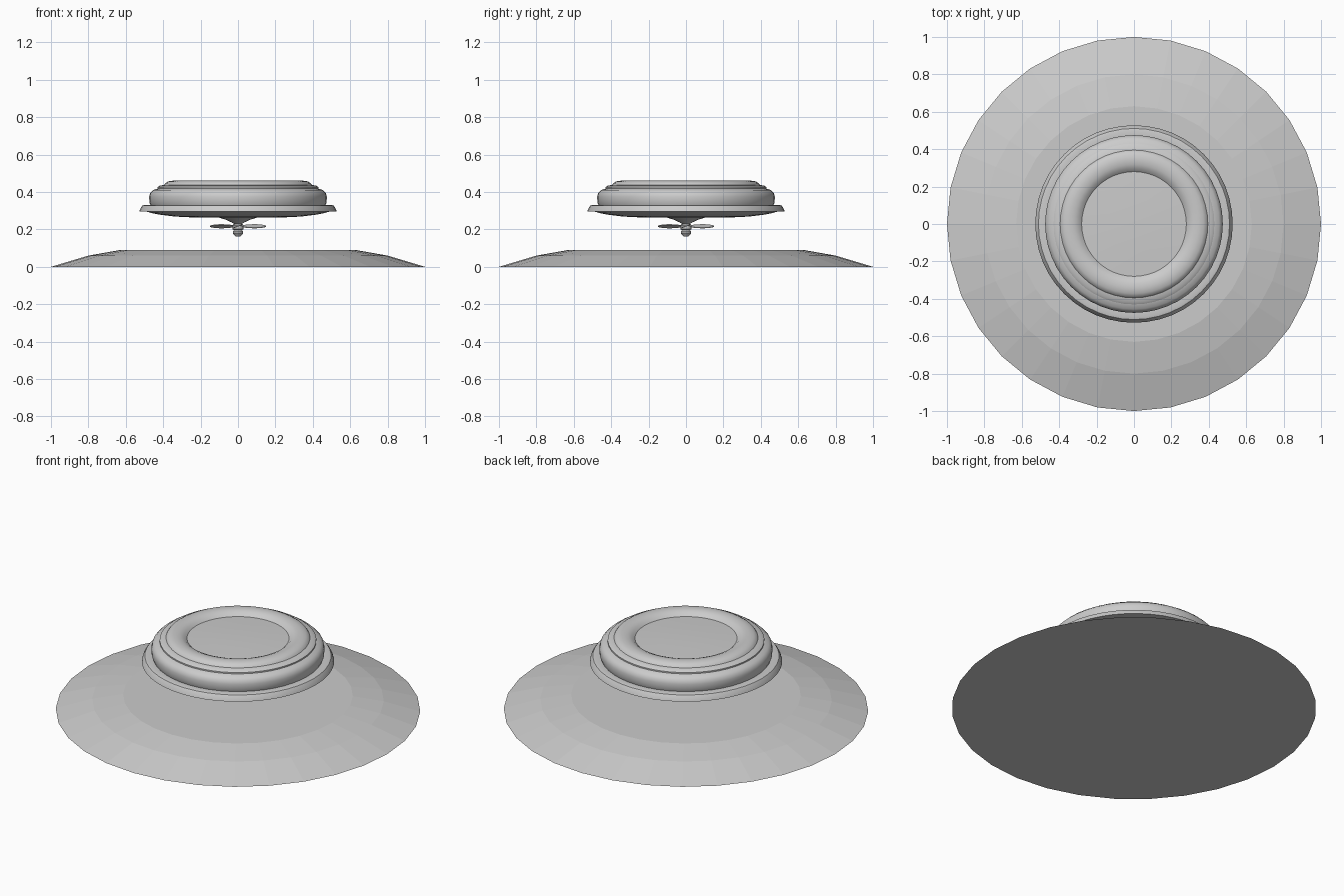
import bpy, bmesh, math
from mathutils import Matrix, Vector

if "Cube" in bpy.data.objects:
    bpy.data.objects.remove(bpy.data.objects["Cube"])


def finish(name, bm):
    bmesh.ops.recalc_face_normals(bm, faces=bm.faces)
    mesh = bpy.data.meshes.new(name)
    bm.to_mesh(mesh)
    bm.free()
    obj = bpy.data.objects.new(name, mesh)
    bpy.context.collection.objects.link(obj)
    return obj


def smooth(obj, angle):
    bpy.ops.object.select_all(action='DESELECT')
    obj.select_set(True)
    bpy.context.view_layer.objects.active = obj
    bpy.ops.object.shade_smooth_by_angle(angle=math.radians(angle))


def lathe(name, profile, sides, angle=None):
    """Revolve (radius, z) points around the z axis."""
    bm = bmesh.new()
    verts = [bm.verts.new((r, 0, z)) for r, z in profile]
    edges = [bm.edges.new(pair) for pair in zip(verts, verts[1:])]
    bmesh.ops.spin(bm, geom=verts + edges, cent=(0, 0, 0), axis=(0, 0, 1),
                   angle=math.tau, steps=sides, use_merge=False)
    bmesh.ops.remove_doubles(bm, verts=bm.verts, dist=0.0005)
    obj = finish(name, bm)
    if angle:
        smooth(obj, angle)
    return obj


# Low-poly ground mound
lathe("ground_mound", [(0, 0), (1, 0), (0.80, 0.06), (0.63, 0.09), (0, 0.09)], 32)

# Saucer hull with rim, rounded shoulder and raised top ring
hull = [(0, 0.262), (0.24, 0.264), (0.34, 0.269), (0.42, 0.279), (0.465, 0.288),
        (0.487, 0.295), (0.528, 0.295), (0.522, 0.312), (0.511, 0.328),
        (0.50, 0.331), (0.468, 0.329), (0.474, 0.345), (0.475, 0.375),
        (0.470, 0.395), (0.455, 0.410), (0.430, 0.418), (0.430, 0.426),
        (0.418, 0.434), (0.395, 0.438), (0.388, 0.448), (0.372, 0.457),
        (0.345, 0.461), (0.318, 0.458), (0.296, 0.449), (0.28, 0.434),
        (0.15, 0.439), (0, 0.441)]
lathe("saucer_hull", hull, 48, 35)

# Flared propeller mount and hub
hub = [(0, 0.266), (0.105, 0.264), (0.065, 0.252), (0.035, 0.238),
       (0.022, 0.230), (0.022, 0.222), (0.030, 0.218), (0.030, 0.202),
       (0.022, 0.196), (0.028, 0.190), (0.028, 0.180), (0.014, 0.163), (0, 0.162)]
lathe("propeller_hub", hub, 16, 35)

# Four pitched leaf-shaped blades
outline = [(0.015, 0.008), (0.05, 0.022), (0.09, 0.028), (0.125, 0.022), (0.15, 0.006)]
pitch = Matrix.Rotation(math.radians(20), 4, 'X')
for i in range(4):
    place = (Matrix.Rotation(i * math.pi / 2, 4, 'Z')
             @ Matrix.Translation((0, 0, 0.217)) @ pitch)
    bm = bmesh.new()
    points = outline + [(x, -y) for x, y in reversed(outline)]
    bm.faces.new([bm.verts.new(place @ Vector((x, y, 0))) for x, y in points])
    blade = finish(f"propeller_blade_{i + 1}", bm)
    thick = blade.modifiers.new("thickness", 'SOLIDIFY')
    thick.thickness = 0.004
    thick.offset = 0
